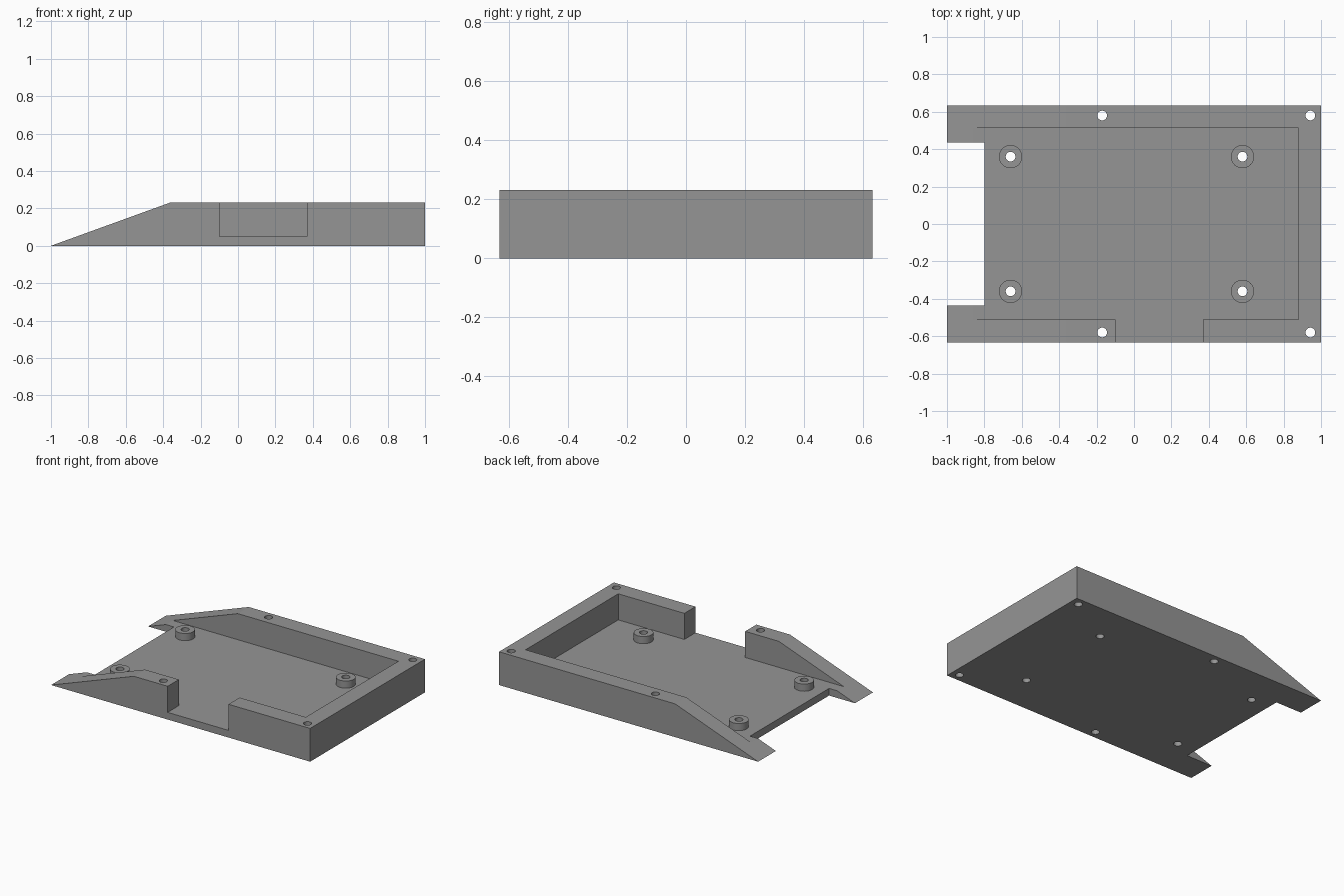
import bpy, bmesh, math

if "Cube" in bpy.data.objects:
    bpy.data.objects.remove(bpy.data.objects["Cube"])

HALF_Y, TOP, FLOOR = 0.633, 0.232, 0.05
BOSS_XY = [(x, y) for x in (-0.66, 0.58) for y in (-0.36, 0.36)]
SCREW_XY = [(x, y) for x in (-0.17, 0.943) for y in (-0.58, 0.58)]

grey = bpy.data.materials.new("mid grey plastic")
grey.diffuse_color = (0.3, 0.3, 0.3, 1)
grey.use_nodes = True
grey.node_tree.nodes["Principled BSDF"].inputs["Base Color"].default_value = grey.diffuse_color


def finish(name, bm):
    bmesh.ops.recalc_face_normals(bm, faces=bm.faces)
    mesh = bpy.data.meshes.new(name)
    bm.to_mesh(mesh)
    bm.free()
    mesh.materials.append(grey)
    ob = bpy.data.objects.new(name, mesh)
    bpy.context.collection.objects.link(ob)
    return ob


def prism(name, profile, y0, y1):
    """Extrude an xz profile along y."""
    bm = bmesh.new()
    face = bm.faces.new([bm.verts.new((x, y0, z)) for x, z in profile])
    ext = bmesh.ops.extrude_face_region(bm, geom=[face])
    verts = [v for v in ext["geom"] if isinstance(v, bmesh.types.BMVert)]
    bmesh.ops.translate(bm, vec=(0, y1 - y0, 0), verts=verts)
    return finish(name, bm)


def box(name, x0, x1, y0, y1, z0, z1):
    return prism(name, [(x0, z0), (x1, z0), (x1, z1), (x0, z1)], y0, y1)


def cylinder(name, x, y, r, z0, z1):
    bm = bmesh.new()
    bmesh.ops.create_cone(bm, cap_ends=True, segments=40, radius1=r, radius2=r, depth=z1 - z0)
    bmesh.ops.translate(bm, vec=(x, y, (z0 + z1) / 2), verts=bm.verts)
    return finish(name, bm)


def combine(target, other, operation):
    """Apply a boolean and discard the helper."""
    other.hide_render = True
    mod = target.modifiers.new("bool", "BOOLEAN")
    mod.operation, mod.solver, mod.object = operation, "EXACT", other
    bpy.context.view_layer.objects.active = target
    bpy.ops.object.modifier_apply(modifier=mod.name)
    bpy.data.objects.remove(other)


# Wedge-nosed outer body
tray = prism("case_tray", [(-1, 0), (1, 0), (1, TOP), (-0.36, TOP)], -HALF_Y, HALF_Y)

# Open cavity, front port gap and nose notch
combine(tray, box("cavity", -1.2, 0.88, -0.51, 0.512, FLOOR, 0.5), "DIFFERENCE")
combine(tray, box("port_gap", -0.10, 0.37, -0.8, -0.4, FLOOR, 0.5), "DIFFERENCE")
combine(tray, box("nose_notch", -1.2, -0.80, -0.435, 0.437, -0.2, 0.5), "DIFFERENCE")

# Raised mounting bosses on the floor
for x, y in BOSS_XY:
    combine(tray, cylinder("boss", x, y, 0.062, FLOOR - 0.02, 0.10), "UNION")

# Through holes in bosses and rim
for x, y in BOSS_XY + SCREW_XY:
    combine(tray, cylinder("hole", x, y, 0.026, -0.2, 0.5), "DIFFERENCE")

# Smooth only the round walls
bpy.ops.object.select_all(action="DESELECT")
tray.select_set(True)
bpy.context.view_layer.objects.active = tray
bpy.ops.object.shade_smooth_by_angle(angle=math.radians(15))
